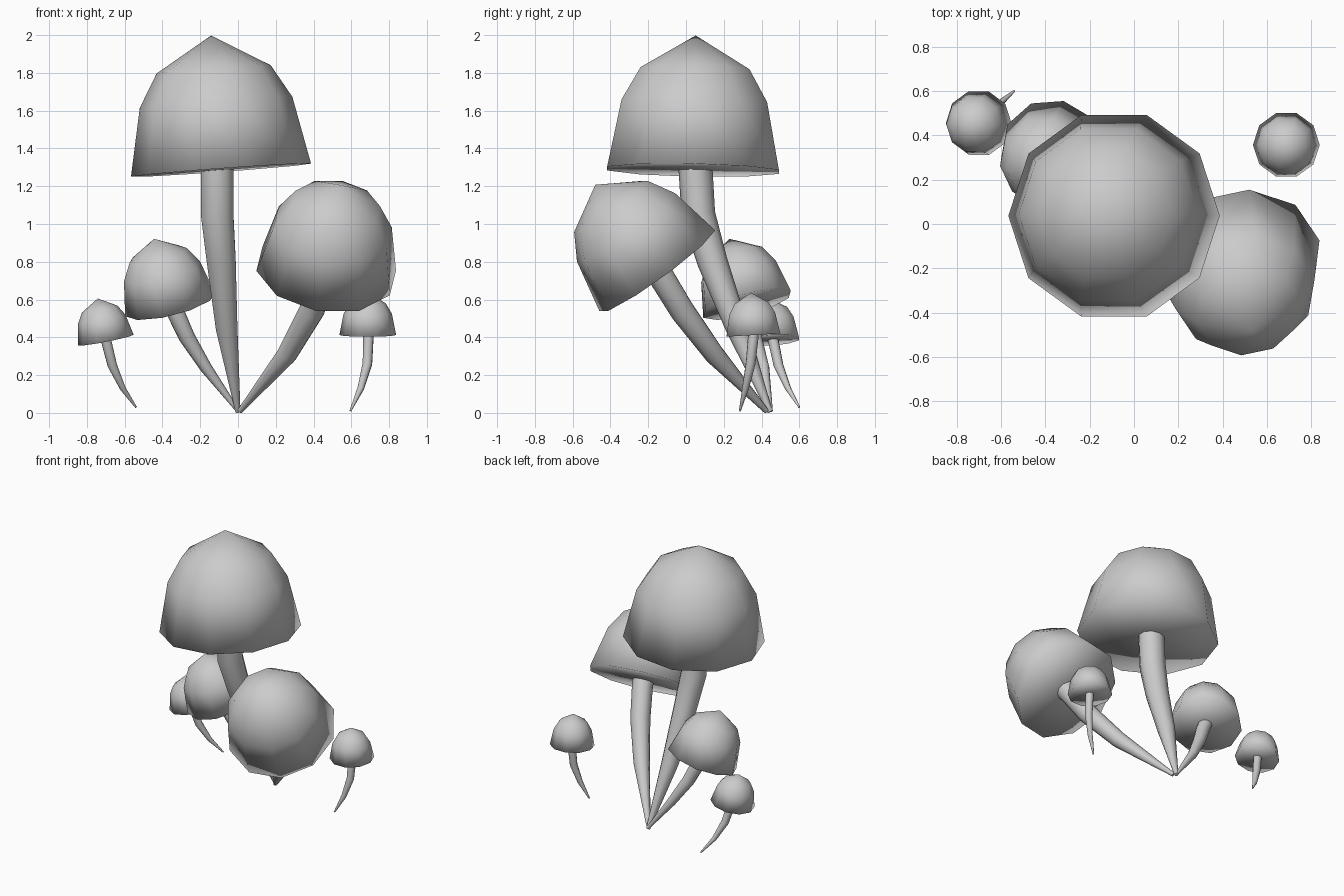
import bpy, bmesh, math
from mathutils import Vector, Quaternion

if "Cube" in bpy.data.objects:
    bpy.data.objects.remove(bpy.data.objects["Cube"])

SIDES = 10
# Cap profile (radius, height): shoulder, side, rim
PROFILE = [(0.303, 0.535), (0.405, 0.36), (0.478, 0.0)]
APEX = 0.715


def cap(name, centre, axis, scale, roll=0):
    """Smooth ten-sided dome with a flat underside, turned to follow its axis."""
    bm = bmesh.new()
    rings = []
    for r, h in PROFILE:
        rings.append([bm.verts.new((r * math.cos(2 * math.pi * i / SIDES),
                                    r * math.sin(2 * math.pi * i / SIDES), h))
                      for i in range(SIDES)])
    top, bottom = bm.verts.new((0, 0, APEX)), bm.verts.new((0, 0, 0))
    for i in range(SIDES):
        j = (i + 1) % SIDES
        bm.faces.new((top, rings[0][i], rings[0][j]))
        for a, b in zip(rings, rings[1:]):
            bm.faces.new((a[i], b[i], b[j], a[j]))
        bm.faces.new((rings[-1][i], bottom, rings[-1][j]))
    bmesh.ops.recalc_face_normals(bm, faces=bm.faces)
    for f in bm.faces:
        f.smooth = True
    me = bpy.data.meshes.new(name)
    bm.to_mesh(me)
    bm.free()
    ob = bpy.data.objects.new(name, me)
    bpy.context.collection.objects.link(ob)
    ob.location = centre
    ob.scale = (scale,) * 3
    ob.rotation_mode = 'QUATERNION'
    up = Vector((0, 0, 1))
    ob.rotation_quaternion = (up.rotation_difference(Vector(axis).normalized())
                              @ Quaternion(up, math.radians(roll)))


def stem(name, points):
    """Tapered curved tube through (x, y, z, radius) points."""
    cu = bpy.data.curves.new(name, 'CURVE')
    cu.dimensions = '3D'
    cu.bevel_depth = 1.0
    cu.bevel_resolution = 3
    cu.use_fill_caps = True
    sp = cu.splines.new('POLY')
    sp.points.add(len(points) - 1)
    for p, (x, y, z, r) in zip(sp.points, points):
        p.co = (x, y, z, 1)
        p.radius = r
    sp.use_smooth = True
    ob = bpy.data.objects.new(name, cu)
    bpy.context.collection.objects.link(ob)


# Tall central mushroom
cap("tall_cap", (-0.09, 0.037, 1.285), (-0.073, 0.02, 1), 1.0)
stem("tall_stem", [(0, 0.445, 0.005, 0.014), (-0.06, 0.27, 0.45, 0.06),
                   (-0.088, 0.14, 0.8, 0.08), (-0.11, 0.065, 1.05, 0.09),
                   (-0.11, 0.05, 1.30, 0.09)])

# Leaning front right mushroom
cap("front_cap", (0.467, -0.152, 0.753), (0.12, -0.585, 0.81), 0.79, 12)
stem("front_stem", [(0.01, 0.425, 0.01, 0.014), (0.26, 0.15, 0.31, 0.055),
                    (0.39, -0.02, 0.54, 0.068), (0.45, -0.13, 0.72, 0.071),
                    (0.465, -0.165, 0.765, 0.071)])

# Leaning left mushroom
cap("left_cap", (-0.36, 0.323, 0.575), (-0.23, -0.25, 0.94), 0.515, 6)
stem("left_stem", [(0, 0.45, 0.01, 0.01), (-0.17, 0.41, 0.24, 0.032),
                   (-0.27, 0.36, 0.40, 0.043), (-0.325, 0.33, 0.52, 0.047),
                   (-0.36, 0.32, 0.59, 0.047)])

# Two small outer mushrooms
cap("small_left_cap", (-0.70, 0.455, 0.385), (-0.19, -0.06, 0.98), 0.315)
stem("small_left_stem", [(-0.54, 0.60, 0.03, 0.005), (-0.61, 0.54, 0.13, 0.016),
                         (-0.665, 0.49, 0.25, 0.026), (-0.695, 0.465, 0.37, 0.028),
                         (-0.70, 0.46, 0.395, 0.028)])
cap("small_right_cap", (0.687, 0.357, 0.412), (0, -0.06, 1), 0.315)
stem("small_right_stem", [(0.595, 0.285, 0.01, 0.005), (0.65, 0.315, 0.13, 0.018),
                          (0.685, 0.342, 0.26, 0.026), (0.69, 0.355, 0.39, 0.028),
                          (0.69, 0.357, 0.42, 0.028)])
